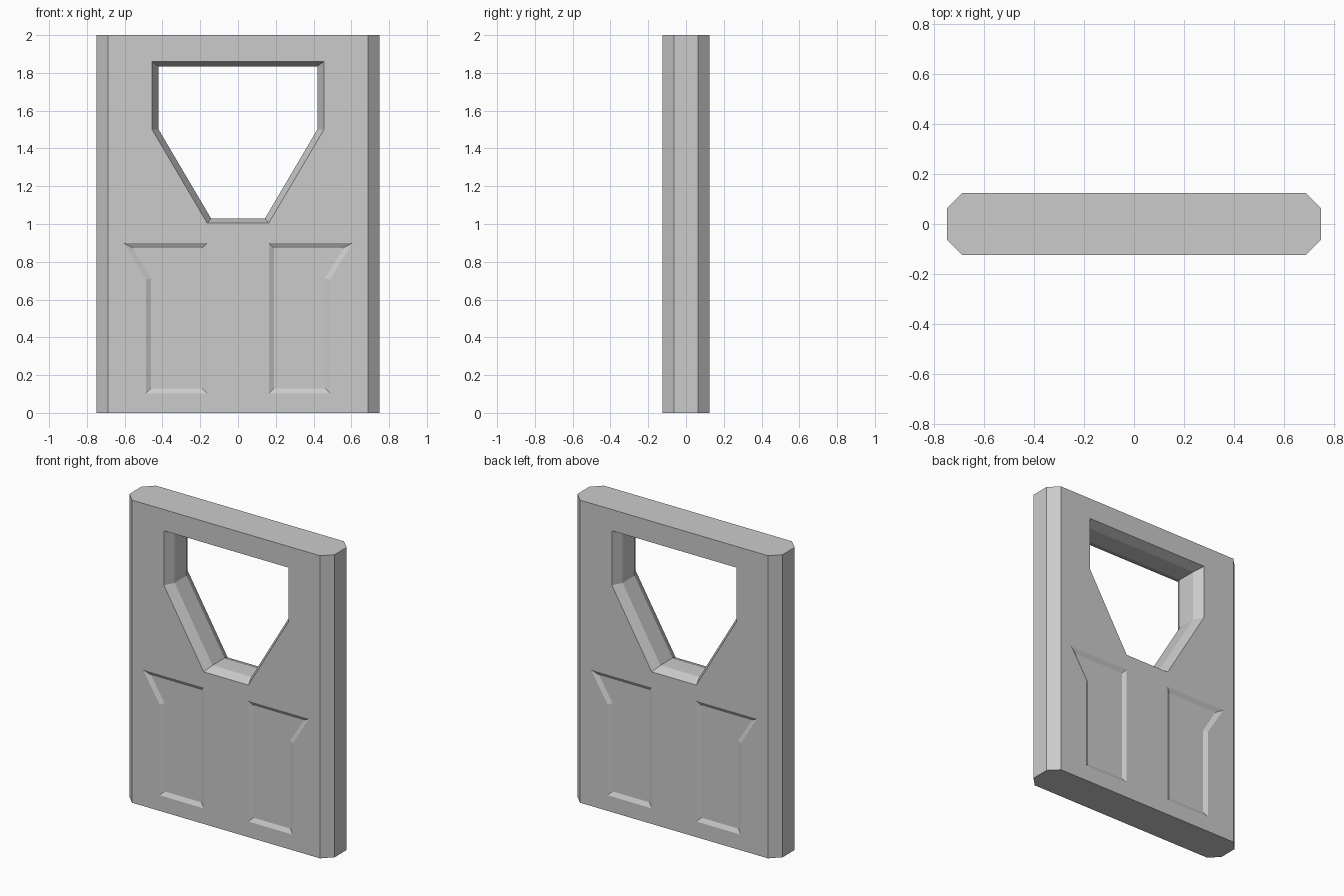
import bpy, bmesh

if "Cube" in bpy.data.objects:
    bpy.data.objects.remove(bpy.data.objects["Cube"])

H = 0.125   # half thickness
C = 0.0625  # chamfer depth


def loft(bm, rings):
    """Closed solid through rings of equal point count."""
    vs = [[bm.verts.new(p) for p in ring] for ring in rings]
    n = len(vs[0])
    for a, b in zip(vs, vs[1:]):
        for i in range(n):
            j = (i + 1) % n
            bm.faces.new((a[i], a[j], b[j], b[i]))
    bm.faces.new(vs[0])
    bm.faces.new(vs[-1])


def make_object(name, bm):
    bmesh.ops.recalc_face_normals(bm, faces=bm.faces)
    mesh = bpy.data.meshes.new(name)
    bm.to_mesh(mesh)
    bm.free()
    obj = bpy.data.objects.new(name, mesh)
    bpy.context.collection.objects.link(obj)
    return obj


def at_y(profile, y, sx=1):
    return [(sx * x, y, z) for x, z in profile]


# Door slab: octagonal plan with chamfered long edges
plan = [(-0.6875, -H), (0.6875, -H), (0.75, -C), (0.75, C),
        (0.6875, H), (-0.6875, H), (-0.75, C), (-0.75, -C)]
bm = bmesh.new()
loft(bm, [[(x, y, z) for x, y in plan] for z in (0, 2)])
door = make_object("door_slab", bm)

# Window opening: wide on both faces, narrower through the middle
bm = bmesh.new()
outer = [(-0.455, 1.86), (-0.455, 1.5), (-0.163, 1.005),
         (0.163, 1.005), (0.455, 1.5), (0.455, 1.86)]
inner = [(-0.42, 1.835), (-0.42, 1.5), (-0.143, 1.03),
         (0.143, 1.03), (0.42, 1.5), (0.42, 1.835)]
loft(bm, [at_y(outer, -0.2), at_y(outer, -H), at_y(inner, -C),
          at_y(inner, C), at_y(outer, H), at_y(outer, 0.2)])

# Lower recessed panels, left and right on both faces
rim = [(0.163, 0.9), (0.607, 0.9), (0.487, 0.705), (0.487, 0.103), (0.163, 0.103)]
bed = [(0.19, 0.873), (0.558, 0.873), (0.46, 0.712), (0.46, 0.13), (0.19, 0.13)]
for sx in (-1, 1):
    for sy in (-1, 1):
        loft(bm, [at_y(rim, sy * 0.2, sx), at_y(rim, sy * H, sx),
                  at_y(bed, sy * (H - 0.015), sx)])
cutter = make_object("opening_cutter", bm)
cutter.hide_render = True
cutter.display_type = 'WIRE'

cut = door.modifiers.new("openings", 'BOOLEAN')
cut.operation = 'DIFFERENCE'
cut.solver = 'EXACT'
cut.object = cutter
